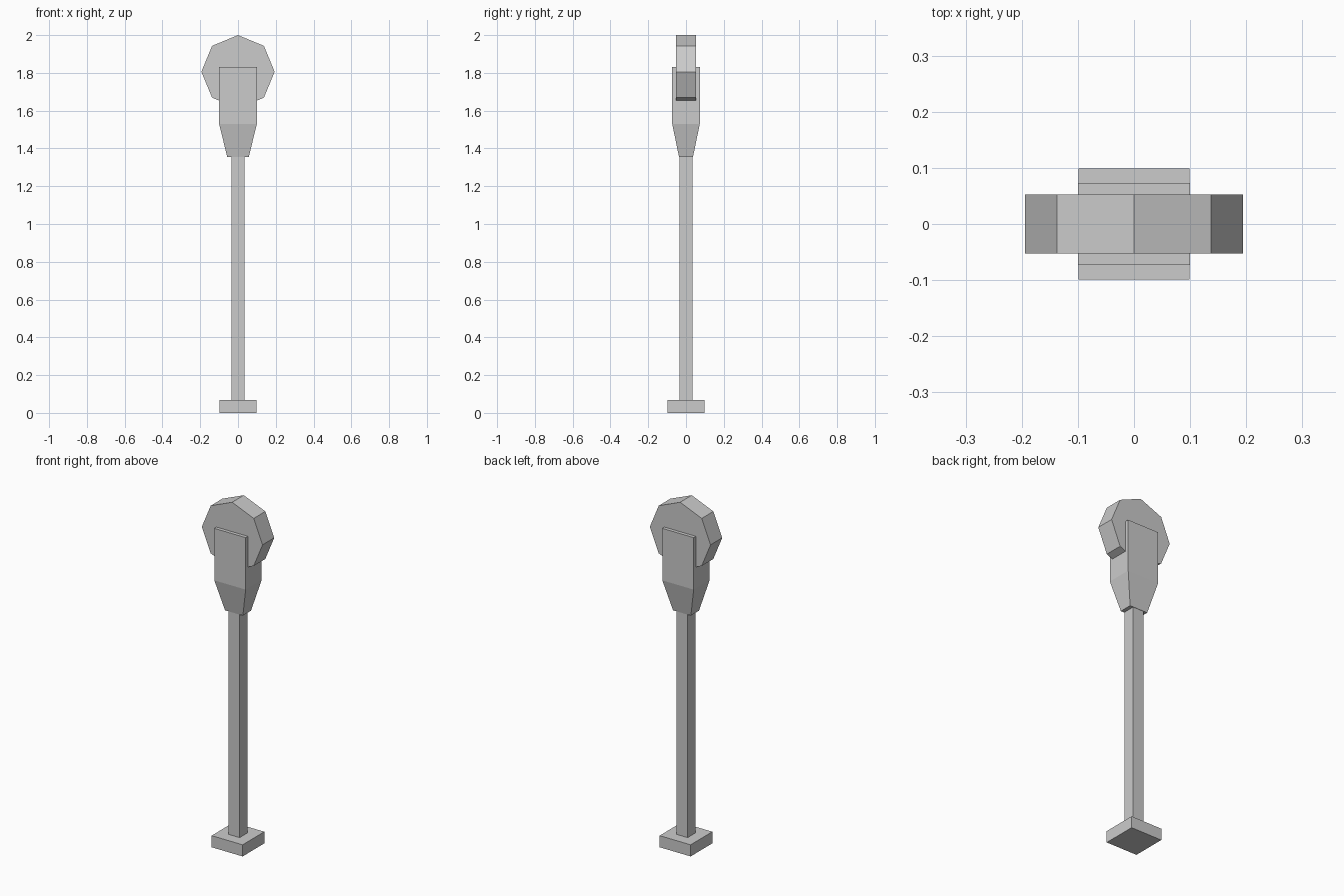
import bpy, bmesh, math

if "Cube" in bpy.data.objects:
    bpy.data.objects.remove(bpy.data.objects["Cube"])


def finish(name, bm):
    bmesh.ops.recalc_face_normals(bm, faces=bm.faces)
    mesh = bpy.data.meshes.new(name)
    bm.to_mesh(mesh)
    bm.free()
    obj = bpy.data.objects.new(name, mesh)
    bpy.context.collection.objects.link(obj)
    return obj


def loft(name, levels):
    """Stack of centred rectangles: (half width x, half depth y, z)."""
    bm = bmesh.new()
    rings = [[bm.verts.new((sx * hx, sy * hy, z))
              for sx, sy in ((-1, -1), (1, -1), (1, 1), (-1, 1))]
             for hx, hy, z in levels]
    for a, b in zip(rings, rings[1:]):
        for i in range(4):
            j = (i + 1) % 4
            bm.faces.new((a[i], a[j], b[j], b[i]))
    bm.faces.new(rings[0])
    bm.faces.new(rings[-1])
    return finish(name, bm)


def disc(name, radius, half_depth, z, sides):
    """Upright polygon prism with its axis along y and a corner on top."""
    bm = bmesh.new()
    angles = [2 * math.pi * i / sides for i in range(sides)]
    face = bm.faces.new([bm.verts.new((radius * math.sin(a), -half_depth,
                                       z + radius * math.cos(a))) for a in angles])
    ext = bmesh.ops.extrude_face_region(bm, geom=[face], use_keep_orig=True)
    moved = [v for v in ext["geom"] if isinstance(v, bmesh.types.BMVert)]
    bmesh.ops.translate(bm, verts=moved, vec=(0, 2 * half_depth, 0))
    return finish(name, bm)


# Square foot and post
loft("base_plate", [(0.099, 0.099, 0), (0.099, 0.099, 0.067)])
loft("post", [(0.035, 0.035, 0.067), (0.035, 0.035, 1.357)])

# Housing that tapers down to the post
loft("housing", [(0.057, 0.037, 1.355), (0.1, 0.073, 1.53), (0.1, 0.073, 1.83)])

# Eight-sided dial head
disc("dial_head", 0.194, 0.053, 1.806, 8)
